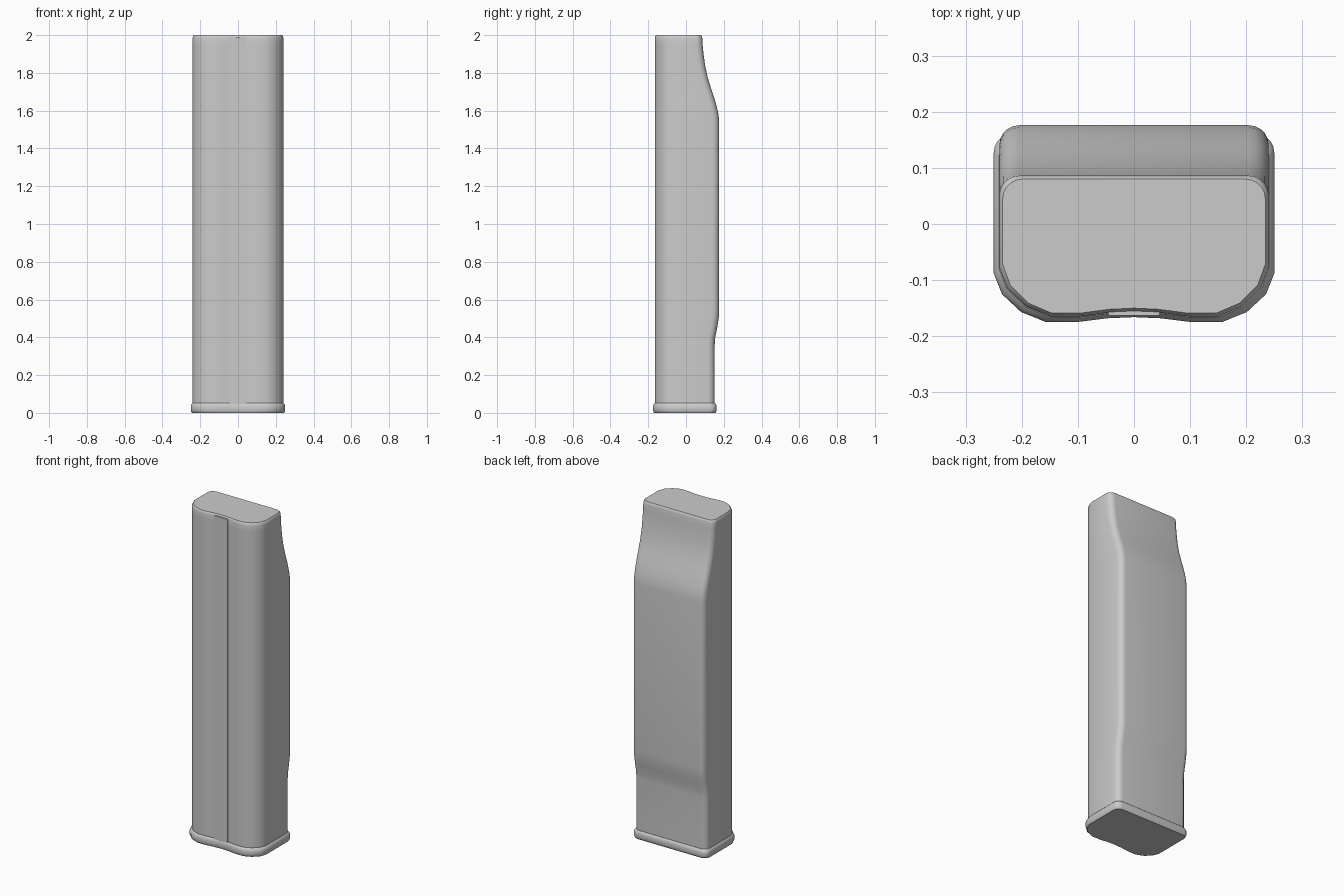
import bpy, bmesh, math

if "Cube" in bpy.data.objects:
    bpy.data.objects.remove(bpy.data.objects["Cube"])

# right half of the front outline, from the shallow centre groove round the corner
FRONT = [(0, -.156), (.045, -.158), (.1, -.165), (.15, -.165),
         (.193, -.147), (.226, -.115), (.24, -.078)]


def outline(back, grow=0.0, r=.035):
    """Closed cross-section with its back face at y = back, grown outward."""
    half = [(x * (.24 + grow) / .24, y - grow) for x, y in FRONT]
    w, b = .24 + grow, back + grow
    for i in range(6):
        a = math.radians(18 * i)
        half.append((w - r + r * math.cos(a), b - r + r * math.sin(a)))
    return half + [(-x, y) for x, y in reversed(half[1:])]


def loft(name, rings, angle=40):
    """Skin a stack of (outline, z) rings and cap both ends."""
    bm = bmesh.new()
    loops = [[bm.verts.new((x, y, z)) for x, y in pts] for pts, z in rings]
    for lo, hi in zip(loops, loops[1:]):
        n = len(lo)
        for i in range(n):
            j = (i + 1) % n
            bm.faces.new((lo[i], lo[j], hi[j], hi[i]))
    bm.faces.new(list(reversed(loops[0])))
    bm.faces.new(loops[-1])
    bmesh.ops.recalc_face_normals(bm, faces=bm.faces)
    mesh = bpy.data.meshes.new(name)
    bm.to_mesh(mesh)
    bm.free()
    ob = bpy.data.objects.new(name, mesh)
    bpy.context.collection.objects.link(ob)
    bpy.ops.object.select_all(action='DESELECT')
    ob.select_set(True)
    bpy.context.view_layer.objects.active = ob
    bpy.ops.object.shade_smooth_by_angle(angle=math.radians(angle))
    return ob


# main body: the back face swells in the middle and sweeps in near the top
BACK = [(.02, .152), (.36, .152), (.40, .155), (.45, .165), (.50, .173), (.54, .176),
        (1.54, .176), (1.58, .172), (1.62, .163), (1.67, .149), (1.72, .132),
        (1.78, .114), (1.84, .101), (1.90, .093), (1.95, .088), (1.985, .086)]
rings = [(outline(b), z) for z, b in BACK]
rings += [(outline(.086, -.002), 1.994), (outline(.086, -.006), 2.0)]
loft("body", rings)

# base cap: slightly wider lip with rounded edges
LIP = [(0, .004), (.004, .007), (.015, .010), (.035, .010), (.045, .007), (.052, .001)]
loft("base_cap", [(outline(.152, g), z) for z, g in LIP])

# flat strip lying in the front groove
strip = [(-.045, -.163), (.045, -.163), (.045, -.14), (-.045, -.14)]
loft("front_strip", [(strip, .03), (strip, 1.99)], 30)
